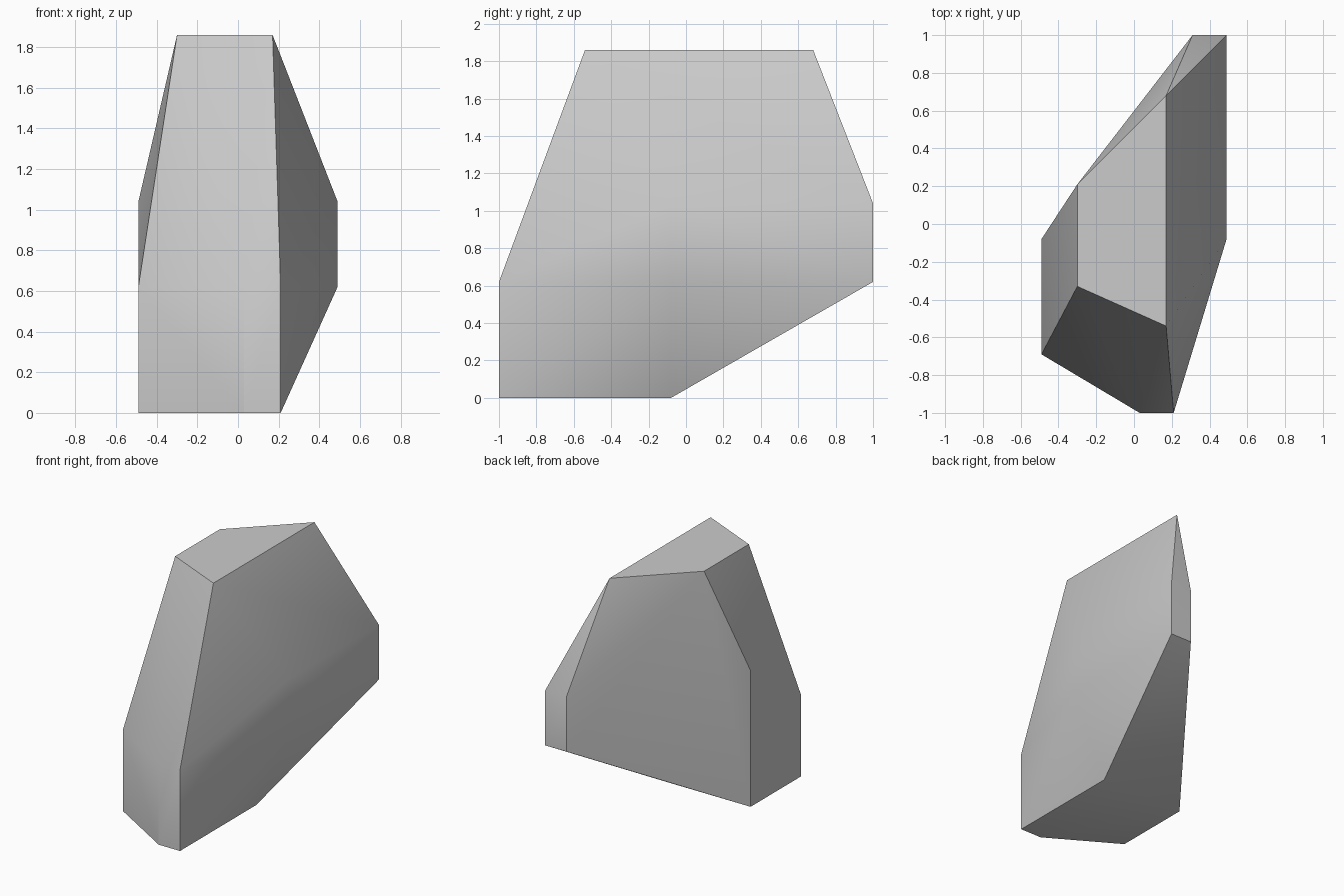
import bpy
import bmesh
import math

# Remove the default cube
default_cube = bpy.data.objects.get("Cube")
if default_cube:
    bpy.data.objects.remove(default_cube, do_unlink=True)


def make_material(name, colour):
    material = bpy.data.materials.new(name)
    material.use_nodes = True
    material.diffuse_color = colour
    shader = material.node_tree.nodes["Principled BSDF"]
    shader.inputs["Base Color"].default_value = colour
    return material


def make_hull(name, points, material):
    """Wrap the points in a convex skin and merge its coplanar facets."""
    bm = bmesh.new()
    for point in points:
        bm.verts.new(point)
    result = bmesh.ops.convex_hull(bm, input=bm.verts[:])
    unused = set(result["geom_interior"] + result["geom_unused"])
    loose = [item for item in unused if isinstance(item, bmesh.types.BMVert)]
    bmesh.ops.delete(bm, geom=loose, context="VERTS")
    bmesh.ops.dissolve_limit(
        bm, angle_limit=math.radians(1), verts=bm.verts[:], edges=bm.edges[:]
    )
    bmesh.ops.recalc_face_normals(bm, faces=bm.faces[:])
    mesh = bpy.data.meshes.new(name)
    bm.to_mesh(mesh)
    bm.free()
    mesh.materials.append(material)
    rock = bpy.data.objects.new(name, mesh)
    bpy.context.collection.objects.link(rock)
    return rock


# Heights at which the boulder is cut
BASE, LOW, HIGH, TOP = 0, 0.62, 1.04, 1.86

# Planes that bound the boulder from side to side and front to back
LEFT, RIGHT, FRONT, BACK = 0.49, -0.49, -1, 1
FOOT, CROWN_LEFT, CROWN_RIGHT, MIDDLE = 0.21, 0.17, -0.3, -0.08

# Upright edges: position, then the heights of their ends
edges = [
    (0.03, FRONT, BASE, LOW),
    (FOOT, FRONT, BASE, LOW),
    (RIGHT, -0.69, BASE, LOW),
    (RIGHT, MIDDLE, BASE, HIGH),
    (LEFT, MIDDLE, LOW, HIGH),
    (LEFT, BACK, LOW, HIGH),
    (0.31, BACK, LOW, HIGH),
]
points = [(x, y, z) for x, y, *ends in edges for z in ends]

# Foot corner where the underside starts to rise
points.append((FOOT, MIDDLE, BASE))

# Flat crown
crown = [
    (CROWN_RIGHT, 0.21),
    (CROWN_RIGHT, -0.33),
    (CROWN_LEFT, -0.54),
    (CROWN_LEFT, 0.68),
]
points += [(x, y, TOP) for x, y in crown]

# Boulder
stone_grey = make_material("stone_grey", (0.6, 0.6, 0.6, 1))
boulder = make_hull("boulder", points, stone_grey)

# Soft shading across shallow creases, crisp edges elsewhere
bpy.context.view_layer.objects.active = boulder
boulder.select_set(True)
bpy.ops.object.shade_smooth_by_angle(angle=math.radians(30))
